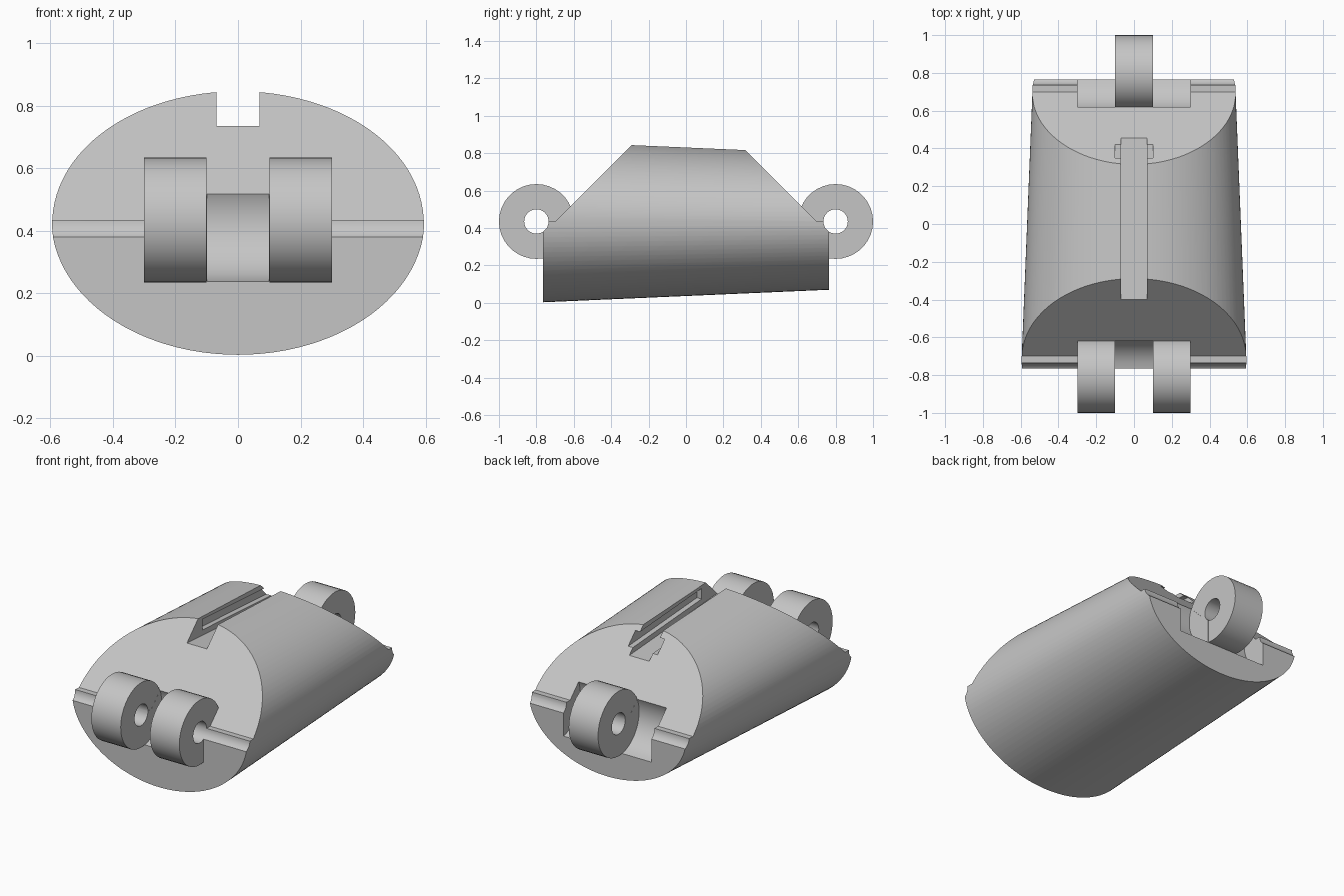
import bpy, bmesh
from math import sin, cos, pi

cube = bpy.data.objects.get("Cube")
if cube:
    bpy.data.objects.remove(cube, do_unlink=True)

grey = bpy.data.materials.new("plain grey")
grey.use_nodes = True
grey.diffuse_color = (0.56, 0.56, 0.56, 1)
grey.node_tree.nodes["Principled BSDF"].inputs["Base Color"].default_value = (0.56, 0.56, 0.56, 1)

AXIS_Y, AXIS_Z = 0.8, 0.435      # hinge pin position
KNUCKLE_R, PIN_R = 0.2, 0.065


def loft(name, ring_a, ring_b):
    """Closed solid between two matching rings of points."""
    bm = bmesh.new()
    a = [bm.verts.new(p) for p in ring_a]
    b = [bm.verts.new(p) for p in ring_b]
    bm.faces.new(a)
    bm.faces.new(b)
    sides = []
    for i in range(len(a)):
        j = (i + 1) % len(a)
        sides.append(bm.faces.new((a[i], a[j], b[j], b[i])))
    if len(a) > 40:
        bmesh.ops.triangulate(bm, faces=sides)
    bmesh.ops.recalc_face_normals(bm, faces=bm.faces[:])
    mesh = bpy.data.meshes.new(name)
    bm.to_mesh(mesh)
    bm.free()
    mesh.materials.append(grey)
    obj = bpy.data.objects.new(name, mesh)
    bpy.context.collection.objects.link(obj)
    return obj


def prism(name, outline, x0, x1):
    """Side outline in (y, z) extruded across the width."""
    return loft(name, [(x0, y, z) for y, z in outline], [(x1, y, z) for y, z in outline])


def rod(name, side, radius, x0, x1, n=36):
    """Round bar on the hinge axis; side is -1 at the front, 1 at the back."""
    outline = [(side * AXIS_Y + radius * cos(2 * pi * i / n),
                AXIS_Z + radius * sin(2 * pi * i / n)) for i in range(n)]
    return prism(name, outline, x0, x1)


def combine(target, tool, operation):
    mod = target.modifiers.new(operation, 'BOOLEAN')
    mod.operation = operation
    mod.solver = 'EXACT'
    mod.object = tool
    bpy.context.view_layer.objects.active = target
    bpy.ops.object.modifier_apply(modifier=mod.name)
    bpy.data.objects.remove(tool, do_unlink=True)


def ellipse(y, n=96):
    rx, rz = 0.566 - 0.0405 * y, 0.3985 - 0.0438 * y
    return [(rx * cos(2 * pi * i / n), y, AXIS_Z + rz * sin(2 * pi * i / n)) for i in range(n)]


# Tapered oval body
body = loft("finger_segment", ellipse(-0.95), ellipse(0.95))

# Flat ends below the hinge, slanted ends above it
half = [(0.765, -0.2), (0.765, AXIS_Z), (0.70, AXIS_Z), (0.10, AXIS_Z + 0.6)]
envelope = half + [(-y, z) for y, z in reversed(half)]
combine(body, prism("end_trim", envelope, -1, 1), 'INTERSECT')

# Round pockets that clear the neighbouring knuckles
gap = 0.0005
for side, x0, x1 in ((-1, -0.1 + gap, 0.1 - gap), (1, 0.1 + gap, 0.3), (1, -0.3, -0.1 - gap)):
    combine(body, rod("pocket", side, KNUCKLE_R, x0, x1), 'DIFFERENCE')

# Knuckles: a pair at the front, a single one at the back
for side, x0, x1 in ((-1, 0.1, 0.3), (-1, -0.3, -0.1), (1, -0.1, 0.1)):
    combine(body, rod("knuckle", side, KNUCKLE_R, x0, x1), 'UNION')

# Pin holes, running on as grooves across the ends
for side in (-1, 1):
    combine(body, rod("pin_hole", side, PIN_R, -1, 1), 'DIFFERENCE')

# Sloping slot along the top
slot = [(-0.7, 0.754), (0.7, 0.664), (0.7, 1.2), (-0.7, 1.2)]
combine(body, prism("top_slot", slot, -0.068, 0.068), 'DIFFERENCE')

# Wider undercut in the slot, open at the back only
undercut = [(-0.25, 0.758), (0.6, 0.703), (0.6, 0.769), (-0.25, 0.823)]
combine(body, prism("slot_undercut", undercut, -0.1, 0.1), 'DIFFERENCE')

bpy.ops.object.select_all(action='DESELECT')
body.select_set(True)
bpy.context.view_layer.objects.active = body
bpy.ops.object.shade_smooth_by_angle(angle=pi / 6)
